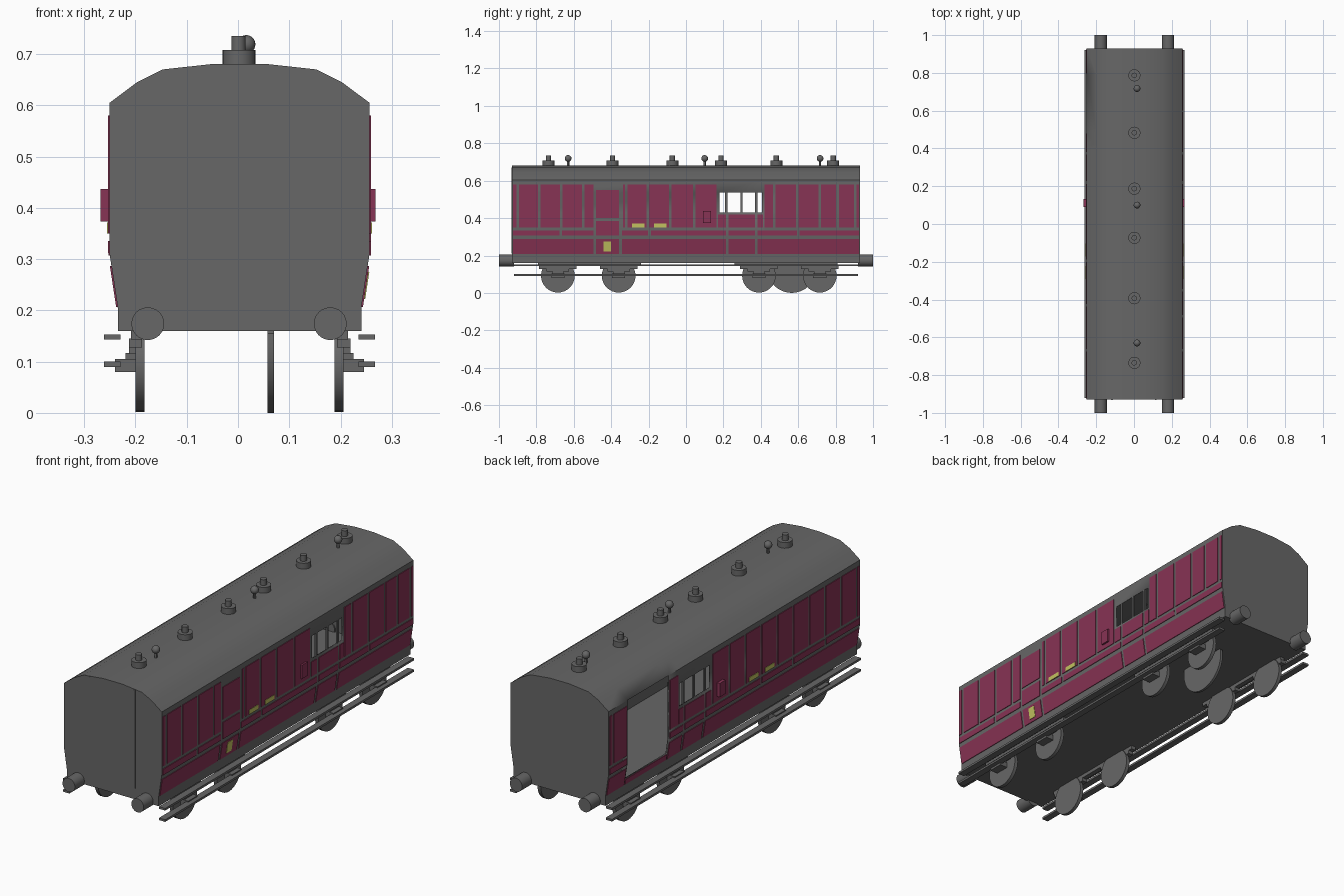
import bpy, bmesh, math
from mathutils import Matrix, Vector

if "Cube" in bpy.data.objects:
    bpy.data.objects.remove(bpy.data.objects["Cube"])

CX = 0.003      # body centre line
L = 0.93        # half length of body


def material(name, rgb):
    m = bpy.data.materials.new(name)
    m.diffuse_color = (*rgb, 1)
    m.use_nodes = True
    m.node_tree.nodes["Principled BSDF"].inputs["Base Color"].default_value = m.diffuse_color
    return m


GREY = material("dark grey", (0.135, 0.135, 0.135))
MAROON = material("maroon", (0.245, 0.033, 0.089))
YELLOW = material("yellow", (0.54, 0.54, 0.115))


def finish(name, bm, mat, smooth=True):
    me = bpy.data.meshes.new(name)
    bmesh.ops.recalc_face_normals(bm, faces=bm.faces)
    bm.to_mesh(me)
    bm.free()
    me.materials.append(mat)
    ob = bpy.data.objects.new(name, me)
    bpy.context.collection.objects.link(ob)
    if smooth:
        bpy.ops.object.select_all(action='DESELECT')
        ob.select_set(True)
        bpy.context.view_layer.objects.active = ob
        bpy.ops.object.shade_smooth_by_angle(angle=math.radians(30))
    return ob


def hexa(bm, bottom, top):
    """Solid between two four-point rings."""
    a = [bm.verts.new(p) for p in bottom]
    b = [bm.verts.new(p) for p in top]
    bm.faces.new(a[::-1])
    bm.faces.new(b)
    for i in range(4):
        j = (i + 1) % 4
        bm.faces.new((a[i], a[j], b[j], b[i]))


def boxes(name, items, mat=GREY):
    bm = bmesh.new()
    for x0, x1, y0, y1, z0, z1 in items:
        ring = [(x0, y0), (x1, y0), (x1, y1), (x0, y1)]
        hexa(bm, [(*p, z0) for p in ring], [(*p, z1) for p in ring])
    return finish(name, bm, mat, False)


def cylinders(name, items, axis='Z', seg=24, top=None):
    """items: (centre, radius, length); top clamps the height of the shape"""
    bm = bmesh.new()
    rot = {'X': Matrix.Rotation(math.pi / 2, 4, 'Y'),
           'Y': Matrix.Rotation(math.pi / 2, 4, 'X'), 'Z': Matrix()}[axis]
    for c, r, d in items:
        bmesh.ops.create_cone(bm, cap_ends=True, segments=seg, radius1=r, radius2=r,
                              depth=d, matrix=Matrix.Translation(c) @ rot)
    if top:
        for v in bm.verts:
            v.co.z = min(v.co.z, top)
    return finish(name, bm, GREY)


def wall_x(z):
    """Half width of the body side, with its tucked-in lower part."""
    t = min(max((z - 0.205) / 0.105, 0), 1)
    return 0.2375 + 0.016 * t


# Body shell: floor, sides, roof and ends, with real openings
side_z = [0.16, 0.205, 0.235, 0.31, 0.43, 0.537, 0.605]
roof = [(0.2, 0.645), (0.15, 0.67), (0.05, 0.681)]
half = [(wall_x(z), z) for z in side_z] + roof
prof = half + [(-x, z) for x, z in reversed(half)]
ys = [-L, 0.18, 0.406, 0.485, 0.79, L]
bm = bmesh.new()
rings = [[bm.verts.new((CX + x, y, z)) for x, z in prof] for y in ys]
n = len(prof)
for a, b, y0, y1 in zip(rings, rings[1:], ys, ys[1:]):
    for i in range(n):
        j = (i + 1) % n
        zm, xm, ym = (prof[i][1] + prof[j][1]) / 2, prof[i][0] + prof[j][0], (y0 + y1) / 2
        window = 0.18 < ym < 0.406 and 0.43 < zm < 0.537
        doorway = xm < -0.45 and 0.485 < ym < 0.79 and 0.235 < zm < 0.605
        if not (window or doorway):
            bm.faces.new((a[i], a[j], b[j], b[i]))
bm.faces.new(rings[0])
bm.faces.new(rings[-1][::-1])
shell = finish("body_shell", bm, GREY)
sol = shell.modifiers.new("wall_thickness", 'SOLIDIFY')
sol.thickness = 0.006
sol.offset = -1


# Thin plates that follow the body side
def plates(name, side, items, mat, thick=0.003):
    bm = bmesh.new()
    for y0, y1, z0, z1 in items:
        def ring(z):
            xi, xo = (CX + side * (wall_x(z) + d) for d in (-0.001, thick))
            return [(xi, y0, z), (xo, y0, z), (xo, y1, z), (xi, y1, z)]
        hexa(bm, ring(z0), ring(z1))
    return finish(name, bm, mat, False)


def row(cuts, z0, z1, gap=0.014):
    return [(a + gap / 2, b - gap / 2, z0, z1) for a, b in zip(cuts, cuts[1:])]


UP, MID, LOW = (0.35, 0.58), (0.307, 0.335), (0.207, 0.287)
under_window = row([0.165, 0.22, 0.375, 0.42], 0.35, 0.418)
right = (row([-0.932, -0.9, -0.785, -0.667, -0.55, -0.488], *UP)
         + row([-0.488, -0.35], 0.4, 0.55) + row([-0.488, -0.35], 0.307, 0.385)
         + row([-0.345, -0.32, -0.205, -0.085, 0.045, 0.17], *UP)
         + under_window
         + row([0.412, 0.472, 0.595, 0.715, 0.81, 0.905, 0.932], *UP)
         + row([-0.932, -0.67, -0.488], *MID)
         + row([-0.35, -0.195, 0.22, 0.375, 0.6, 0.932], *MID)
         + row([-0.932, -0.488, -0.35, 0.22, 0.375, 0.932], *LOW))
left = (row([-0.932, -0.9] + [-0.785 + 0.118 * i for i in range(8)] + [0.17], *UP)
        + under_window
        + row([0.412, 0.485], *UP) + row([0.79, 0.9, 0.932], *UP)
        + row([-0.932, -0.67, -0.43, -0.195, 0.22, 0.375, 0.485], *MID)
        + row([0.79, 0.932], *MID)
        + row([-0.932, 0.22, 0.375, 0.485], *LOW) + row([0.79, 0.932], *LOW)
        + row([0.478, 0.797], 0.207, 0.233))
plates("right_side_panels", 1, right, MAROON)
plates("left_side_panels", -1, left, MAROON)

# Yellow plates on the sides
labels = [(-0.29, -0.222, 0.35, 0.371), (-0.172, -0.103, 0.35, 0.371)]
plates("right_yellow_plates", 1, labels + [(-0.44, -0.402, 0.222, 0.275)], YELLOW, 0.005)
plates("left_yellow_plates", -1, labels, YELLOW, 0.005)

for s, side in ((1, "right"), (-1, "left")):
    def X(a, b):
        return tuple(sorted((CX + s * a, CX + s * b)))

    # Window bars
    boxes(side + "_window_bars",
          [(*X(0.247, 0.2535), y - 0.006, y + 0.006, 0.43, 0.537) for y in (0.215, 0.297, 0.375)])
    # Projecting guard lookout
    x0, x1 = sorted((s * 0.25, s * 0.268))
    boxes(side + "_lookout", [(x0, x1, 0.09, 0.133, 0.373, 0.437)], MAROON)
    # Long footboards
    boxes(side + "_footboards", [(*X(0.232, 0.264), -0.92, 0.92, z, z + 0.01)
                                 for z in (0.143, 0.09)])
    # Bogie frames, springs and axle boxes
    gear = [(*X(0.19, 0.212), y - 0.275, y + 0.275, 0.143, 0.161) for y in (-0.515, 0.535)]
    for y in (-0.685, -0.36, 0.39, 0.715):
        gear += [(*X(0.19, 0.216), y - 0.1, y + 0.1, 0.128, 0.145),
                 (*X(0.19, 0.216), y - 0.06, y + 0.06, 0.115, 0.13),
                 (*X(0.19, 0.222), y - 0.03, y + 0.03, 0.1, 0.117),
                 (*X(0.2, 0.243), y - 0.035, y + 0.035, 0.08, 0.105)]
    boxes(side + "_running_gear", gear)
    # Wheels
    cylinders(side + "_wheels", [((CX + s * 0.194, y, 0.092), 0.09, 0.017)
                                 for y in (-0.685, -0.36, 0.39, 0.715)], 'X', 32, 0.161)

# Single inner disc under the floor
cylinders("inner_disc", [((0.064, 0.565, 0.13), 0.13, 0.012)], 'X', 32, 0.161)

# Buffers
cylinders("buffers", [((x, e * 0.96, 0.174), 0.032, 0.08)
                      for x in (-0.176, 0.18) for e in (-1, 1)], 'Y')

# Thin ribs on the front end
boxes("end_ribs", [(x - 0.005, x + 0.005, -L - 0.002, -L + 0.001, 0.21, 0.671)
                   for x in (-0.117, 0.115)])

# Roof ventilators: wide base with a narrow cap
vents = (-0.735, -0.393, -0.073, 0.187, 0.483, 0.787)
cylinders("roof_vents", [((0.002, y, 0.692), 0.032, 0.032) for y in vents]
          + [((0.001, y, 0.72), 0.014, 0.03) for y in vents])

# Roof lamps: ball on a short stem
lamps = (-0.63, 0.1, 0.717)
cylinders("roof_lamp_stems", [((0.016, y, 0.69), 0.006, 0.04) for y in lamps], seg=12)
bm = bmesh.new()
for y in lamps:
    bmesh.ops.create_uvsphere(bm, u_segments=20, v_segments=12, radius=0.018,
                              matrix=Matrix.Translation(Vector((0.016, y, 0.719))))
finish("roof_lamp_balls", bm, GREY)
